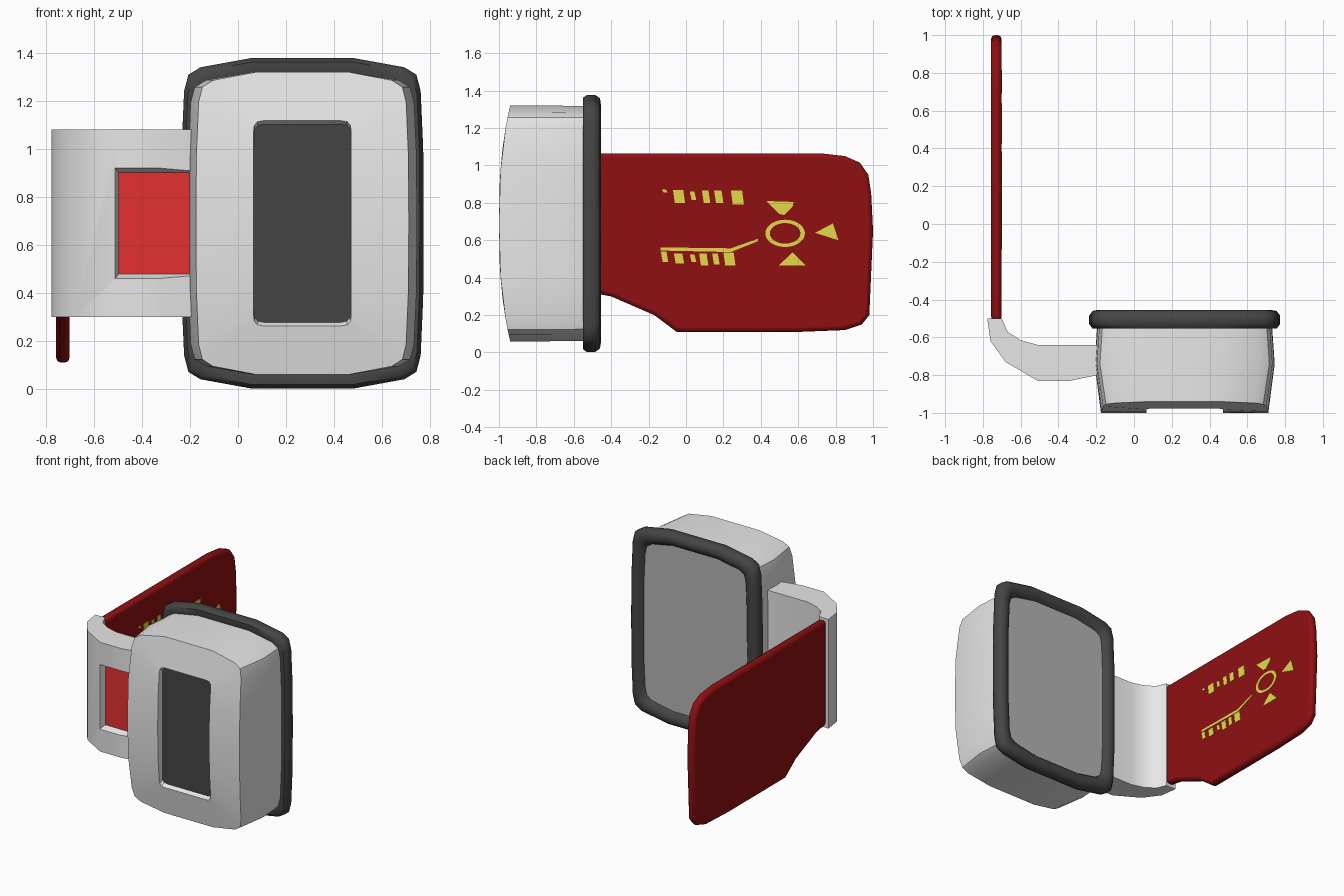
import bpy, bmesh, math

if "Cube" in bpy.data.objects:
    bpy.data.objects.remove(bpy.data.objects["Cube"])

def mat(name, r, g, b):
    m = bpy.data.materials.new(name)
    m.diffuse_color = (r, g, b, 1)
    m.use_nodes = True
    m.node_tree.nodes["Principled BSDF"].inputs["Base Color"].default_value = m.diffuse_color
    return m

SHELL = mat("pale_shell", 0.80, 0.80, 0.80)
DARK = mat("charcoal", 0.06, 0.06, 0.06)
GLASS = mat("mirror_grey", 0.46, 0.46, 0.46)
RED = mat("bright_red", 0.78, 0.03, 0.03)
MAROON = mat("deep_red", 0.28, 0.005, 0.006)
YELLOW = mat("yellow", 0.77, 0.70, 0.065)

def finish(name, bm, mats, angle=35):
    bmesh.ops.recalc_face_normals(bm, faces=bm.faces)
    me = bpy.data.meshes.new(name)
    bm.to_mesh(me)
    bm.free()
    ob = bpy.data.objects.new(name, me)
    bpy.context.collection.objects.link(ob)
    for m in mats:
        me.materials.append(m)
    bpy.ops.object.select_all(action='DESELECT')
    bpy.context.view_layer.objects.active = ob
    ob.select_set(True)
    if angle:
        bpy.ops.object.shade_smooth_by_angle(angle=math.radians(angle))
    return ob

def prism(bm, pts, place, lo, hi):
    """Extrude a polygon between lo and hi; place maps (a, b, depth) to 3D."""
    a = [bm.verts.new(place(u, v, lo)) for u, v in pts]
    b = [bm.verts.new(place(u, v, hi)) for u, v in pts]
    bm.faces.new(a)
    bm.faces.new(b[::-1])
    for i in range(len(pts)):
        j = (i + 1) % len(pts)
        bm.faces.new((a[i], a[j], b[j], b[i]))

# Quarter outlines from the side middle to the top middle, mirrored to full loops
CX, CZ = 0.268, 0.69
CASE_Q = [(1, 0), (0.996, 0.45), (0.975, 0.8), (0.94, 0.9), (0.84, 0.945), (0.43, 1), (0, 1)]
SLOT_Q = [(1, 0), (1, 0.5), (1, 0.9), (0.985, 0.955), (0.92, 0.99), (0.8, 1), (0, 1)]

def outline(q, hw, hh):
    half = q + [(-x, z) for x, z in q[-2::-1]]
    full = half + [(x, -z) for x, z in half[-2:0:-1]]
    return [(x * hw, z * hh) for x, z in full]

def loft(bm, loops, cap_start=True, cap_end=True):
    """loops: (quarter, half width, half height, function giving y from z)."""
    rings = [[bm.verts.new((CX + x, f(z), CZ + z)) for x, z in outline(q, w, h)]
             for q, w, h, f in loops]
    n = len(rings[0])
    for r0, r1 in zip(rings, rings[1:]):
        for i in range(n):
            j = (i + 1) % n
            bm.faces.new((r0[i], r0[j], r1[j], r1[i]))
    if cap_start:
        bm.faces.new(rings[0])
    if cap_end:
        return bm.faces.new(rings[-1])

def flat(y):
    return lambda z: y

def bow(z):
    return -1.0 + 0.06 * abs(z / 0.63) ** 2.5

# Mirror housing with bowed front and recessed dark panel
bm = bmesh.new()
panel = loft(bm, [
    (CASE_Q, 0.462, 0.628, flat(-0.53)),
    (CASE_Q, 0.477, 0.63, flat(-0.74)),
    (CASE_Q, 0.443, 0.63, bow),
    (SLOT_Q, 0.203, 0.427, bow),
    (SLOT_Q, 0.201, 0.412, flat(-0.95))])
panel.material_index = 1
finish("mirror_housing", bm, [SHELL, DARK])

# Rubber rim around the glass
bm = bmesh.new()
loft(bm, [(CASE_Q, 0.505 - o, 0.687 - o, flat(y)) for o, y in [
    (0.09, -0.54), (0.05, -0.552), (0.016, -0.552), (0, -0.53), (0, -0.485),
    (0.018, -0.46), (0.05, -0.455), (0.08, -0.468), (0.1, -0.50)]], False, False)
finish("rim", bm, [DARK], 50)

# Mirror glass
bm = bmesh.new()
loft(bm, [(CASE_Q, 0.42, 0.60, flat(-0.52)), (CASE_Q, 0.42, 0.60, flat(-0.492))])
finish("mirror_glass", bm, [GLASS])

# Curved arm, with a tapered pocket cut in its front
bm = bmesh.new()
prism(bm, [(-0.17, -0.795), (-0.34, -0.83), (-0.51, -0.83), (-0.68, -0.73), (-0.76, -0.62),
           (-0.777, -0.5), (-0.70, -0.5), (-0.67, -0.57), (-0.60, -0.615), (-0.51, -0.64),
           (-0.17, -0.64)], lambda x, y, z: (x, y, z), 0.30, 1.08)
arm = finish("arm", bm, [SHELL], 0)
bm = bmesh.new()
near = [(-0.515, 0.455), (-0.1, 0.455), (-0.1, 0.925), (-0.515, 0.925)]
far = [(-0.497, 0.478), (-0.1, 0.478), (-0.1, 0.902), (-0.497, 0.902)]
a = [bm.verts.new((x, -0.84, z)) for x, z in near]
b = [bm.verts.new((x, -0.785, z)) for x, z in far]
bm.faces.new(a)
bm.faces.new(b)
for i in range(4):
    j = (i + 1) % 4
    bm.faces.new((a[i], a[j], b[j], b[i]))
cutter = finish("pocket_cutter", bm, [SHELL], 0)
cutter.hide_render = True
mod = arm.modifiers.new("pocket", 'BOOLEAN')
mod.object = cutter
mod.operation = 'DIFFERENCE'
mod.solver = 'EXACT'
bpy.context.view_layer.objects.active = arm
bpy.ops.object.modifier_apply(modifier="pocket")
bpy.data.objects.remove(cutter)
bpy.ops.object.select_all(action='DESELECT')
arm.select_set(True)
bpy.ops.object.shade_smooth_by_angle(angle=math.radians(35))

# Red panel on the pocket floor
bm = bmesh.new()
prism(bm, [(-0.497, 0.478), (-0.18, 0.478), (-0.18, 0.902), (-0.497, 0.902)],
      lambda x, z, y: (x, y, z), -0.789, -0.783)
finish("pocket_panel", bm, [RED], 0)

# Flat blade behind the arm, with rounded edges
side = lambda y, z, x: (x, y, z)
bm = bmesh.new()
prism(bm, [(-0.51, 1.065), (0.72, 1.065), (0.85, 1.05), (0.93, 1.015), (0.975, 0.95),
           (0.99, 0.85), (1.0, 0.65), (0.98, 0.2), (0.94, 0.15), (0.85, 0.12), (0.6, 0.11),
           (-0.05, 0.11), (-0.17, 0.20), (-0.40, 0.30), (-0.51, 0.32)], side, -0.757, -0.701)
blade = finish("blade", bm, [MAROON])
bev = blade.modifiers.new("rounded_edge", 'BEVEL')
bev.width = 0.02
bev.segments = 2
bev.limit_method = 'ANGLE'
bev.angle_limit = math.radians(70)

# Painted yellow marks on the inner side of the blade
bm = bmesh.new()
X0, X1 = -0.703, -0.698
marks = [
    [(0.43, 0.81), (0.575, 0.805), (0.57, 0.78), (0.525, 0.735), (0.50, 0.74)],
    [(0.69, 0.64), (0.785, 0.69), (0.815, 0.60)],
    [(0.57, 0.535), (0.495, 0.465), (0.64, 0.465)],
    [(-0.135, 0.545), (0.24, 0.537), (0.385, 0.595), (0.385, 0.608), (0.24, 0.557), (-0.135, 0.562)]]
# Slanted bars: start y, width, bottom z, top z
for y, w, z0, z1 in [(-0.13, 0.022, 0.855, 0.872), (-0.07, 0.055, 0.80, 0.87),
                     (0.02, 0.025, 0.815, 0.86), (0.085, 0.035, 0.80, 0.865),
                     (0.15, 0.04, 0.80, 0.865), (0.24, 0.06, 0.79, 0.865),
                     (-0.135, 0.03, 0.485, 0.54), (-0.065, 0.045, 0.475, 0.53),
                     (0.02, 0.025, 0.485, 0.525), (0.07, 0.04, 0.465, 0.53),
                     (0.14, 0.03, 0.47, 0.53), (0.20, 0.055, 0.465, 0.535)]:
    marks.append([(y + 0.01, z0), (y + w + 0.01, z0), (y + w, z1), (y, z1)])
for m in marks:
    prism(bm, m, side, X0, X1)
N = 28
for i in range(N):
    t, u = 2 * math.pi * i / N, 2 * math.pi * (i + 1) / N
    prism(bm, [(0.53 + r * math.cos(k), 0.637 + s * math.sin(k)) for r, s, k in
               [(0.106, 0.073, t), (0.106, 0.073, u), (0.082, 0.055, u), (0.082, 0.055, t)]],
          side, X0, X1)
finish("painted_marks", bm, [YELLOW], 0)
